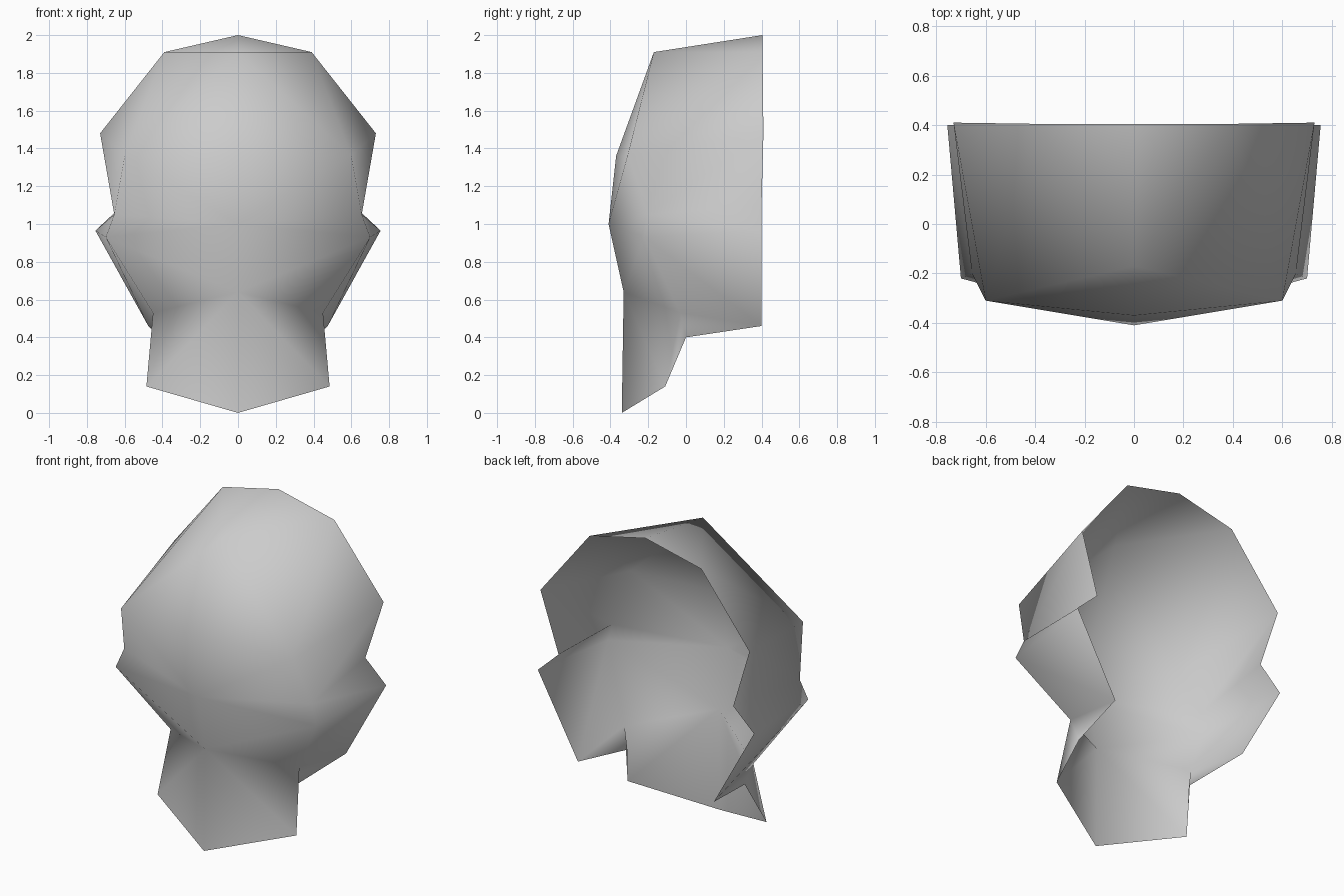
import bpy
import bmesh

cube = bpy.data.objects.get("Cube")
if cube:
    bpy.data.objects.remove(cube)

# Key points of the left half of the open shell
points = {
    # centre line
    "crown_back": (0, .405, 2), "crown_front": (0, -.17, 1.91),
    "forehead": (0, -.37, 1.36), "nose": (0, -.41, 1),
    "chin": (0, -.33, .64), "neck_tip": (0, -.34, 0),
    # dome side
    "dome_upper": (.39, .405, 1.91), "dome_side": (.73, .41, 1.48),
    "temple": (.6, -.31, 1.36), "cheek": (.655, -.2, 1.05),
    "dome_lower": (.61, .4, 1.1),
    # flared ridge and jaw flap
    "ridge_front": (.7, -.22, .93), "ridge_back": (.755, .4, .965),
    "flap_back": (.475, .4, .46), "jaw": (.45, -.03, .53),
    "notch": (.41, 0, .4), "neck_corner": (.485, -.11, .14),
}

panels = [
    # dome
    "crown_back crown_front dome_upper",
    "crown_front temple dome_upper",
    "dome_upper temple dome_side",
    "crown_front forehead temple",
    "temple cheek dome_side",
    "dome_side cheek dome_lower",
    # face
    "forehead nose temple",
    "temple nose cheek",
    "cheek nose ridge_front",
    "nose chin ridge_front",
    "ridge_front chin jaw",
    # ridge and flap
    "dome_lower cheek ridge_back",
    "cheek ridge_front ridge_back",
    "ridge_back ridge_front flap_back",
    "ridge_front jaw flap_back",
    "jaw notch flap_back",
    # neck
    "chin neck_corner jaw",
    "chin neck_tip neck_corner",
    "jaw neck_corner notch",
]

# Build both halves, sharing the centre line
bm = bmesh.new()
left = {name: bm.verts.new(co) for name, co in points.items()}
right = {name: left[name] if co[0] == 0 else bm.verts.new((-co[0], co[1], co[2]))
         for name, co in points.items()}
for panel in panels:
    names = panel.split()
    bm.faces.new([left[n] for n in names])
    bm.faces.new([right[n] for n in reversed(names)])
for face in bm.faces:
    face.smooth = True

mesh = bpy.data.meshes.new("head_shell")
bm.to_mesh(mesh)
bm.free()
shell = bpy.data.objects.new("head_shell", mesh)
bpy.context.collection.objects.link(shell)

# Plain grey material
grey = bpy.data.materials.new("light_grey")
grey.use_nodes = True
color = (.6, .6, .6, 1)
grey.diffuse_color = color
grey.node_tree.nodes["Principled BSDF"].inputs["Base Color"].default_value = color
mesh.materials.append(grey)
